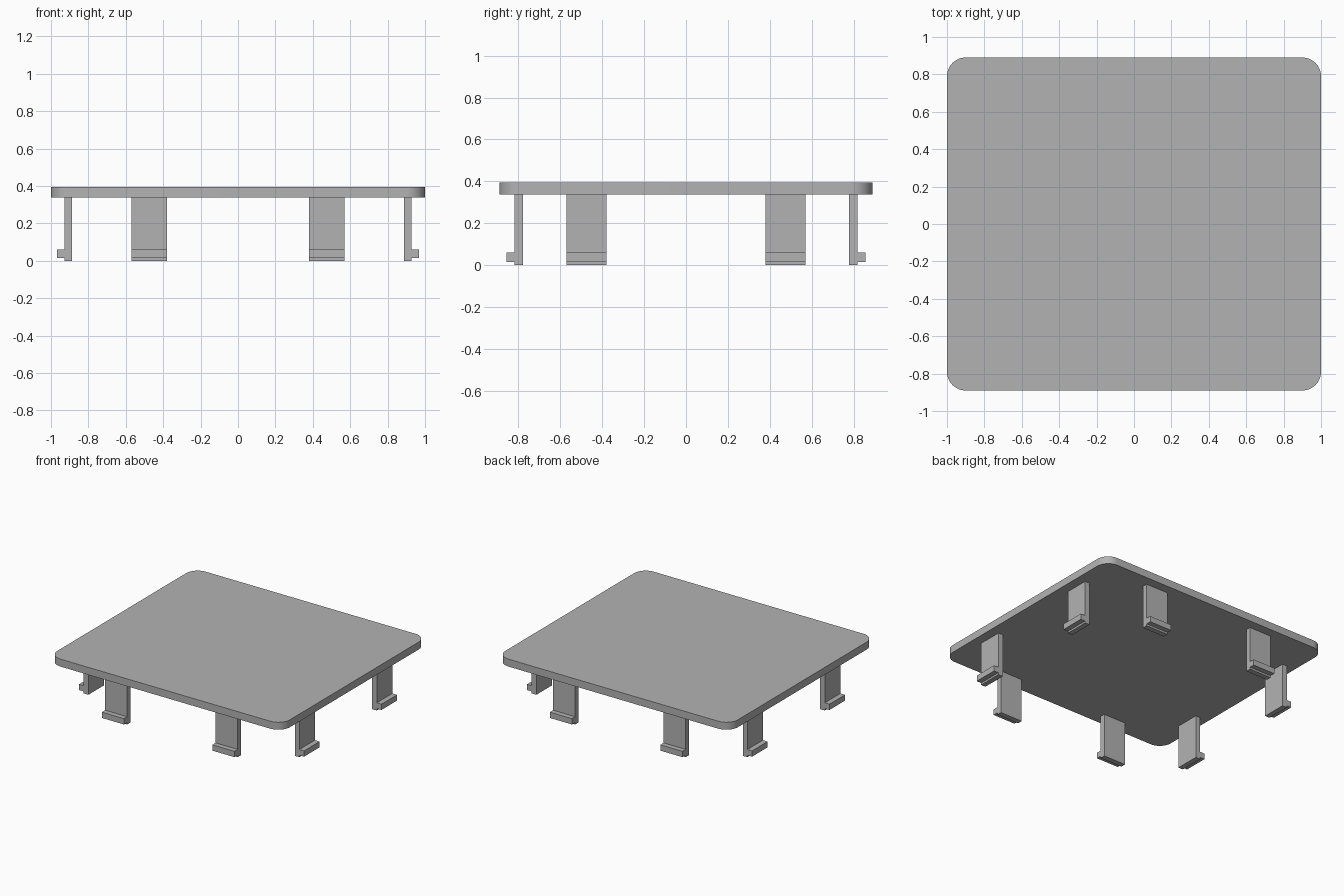
import bpy
import bmesh
from math import cos, sin, pi, radians
from mathutils import Matrix

cube = bpy.data.objects.get("Cube")
if cube:
    bpy.data.objects.remove(cube, do_unlink=True)

grey = bpy.data.materials.new("light_grey")
grey.use_nodes = True
colour = (0.45, 0.45, 0.45, 1)
grey.diffuse_color = colour
grey.node_tree.nodes["Principled BSDF"].inputs["Base Color"].default_value = colour


def extruded(name, outline, depth, matrix=Matrix()):
    """Extrude a flat outline along z by depth, then place it with matrix."""
    bm = bmesh.new()
    face = bm.faces.new([bm.verts.new((x, y, 0)) for x, y in outline])
    ext = bmesh.ops.extrude_face_region(bm, geom=[face])
    verts = [v for v in ext["geom"] if isinstance(v, bmesh.types.BMVert)]
    bmesh.ops.translate(bm, verts=verts, vec=(0, 0, depth))
    bm.transform(matrix)
    bmesh.ops.recalc_face_normals(bm, faces=bm.faces)
    mesh = bpy.data.meshes.new(name)
    bm.to_mesh(mesh)
    bm.free()
    mesh.materials.append(grey)
    obj = bpy.data.objects.new(name, mesh)
    bpy.context.collection.objects.link(obj)
    return obj


# Cover plate with rounded corners
HALF_X, HALF_Y, RADIUS, STEPS = 1.0, 0.89, 0.1, 12
PLATE_BOTTOM, PLATE_TOP = 0.337, 0.395
outline = []
for quarter, (sx, sy) in enumerate([(1, 1), (-1, 1), (-1, -1), (1, -1)]):
    for i in range(STEPS + 1):
        a = (quarter + i / STEPS) * pi / 2
        outline.append((sx * (HALF_X - RADIUS) + RADIUS * cos(a),
                        sy * (HALF_Y - RADIUS) + RADIUS * sin(a)))
plate = extruded("cover_plate", outline, PLATE_TOP - PLATE_BOTTOM,
                 Matrix.Translation((0, 0, PLATE_BOTTOM)))
bpy.context.view_layer.objects.active = plate
plate.select_set(True)
bpy.ops.object.shade_smooth_by_angle(angle=radians(30))

# Clip profile: upright tab with an outward catch near its foot
CLIP_WIDTH, CLIP_OFFSET = 0.19, 0.475
profile = [(0, 0), (0.04, 0), (0.04, 0.015), (0.08, 0.015),
           (0.08, 0.06), (0.04, 0.06), (0.04, PLATE_BOTTOM), (0, PLATE_BOTTOM)]

# Two clips along each of the four edges
sides = [("left", 0, 0.887), ("back", 90, 0.778),
         ("right", 180, 0.887), ("front", 270, 0.778)]
for side, angle, inner in sides:
    for number, along in enumerate((-CLIP_OFFSET, CLIP_OFFSET), 1):
        place = (Matrix.Rotation(radians(angle), 4, "Z")
                 @ Matrix.Translation((inner, along + CLIP_WIDTH / 2, 0))
                 @ Matrix.Rotation(radians(90), 4, "X"))
        extruded(f"{side}_clip_{number}", profile, CLIP_WIDTH, place)
